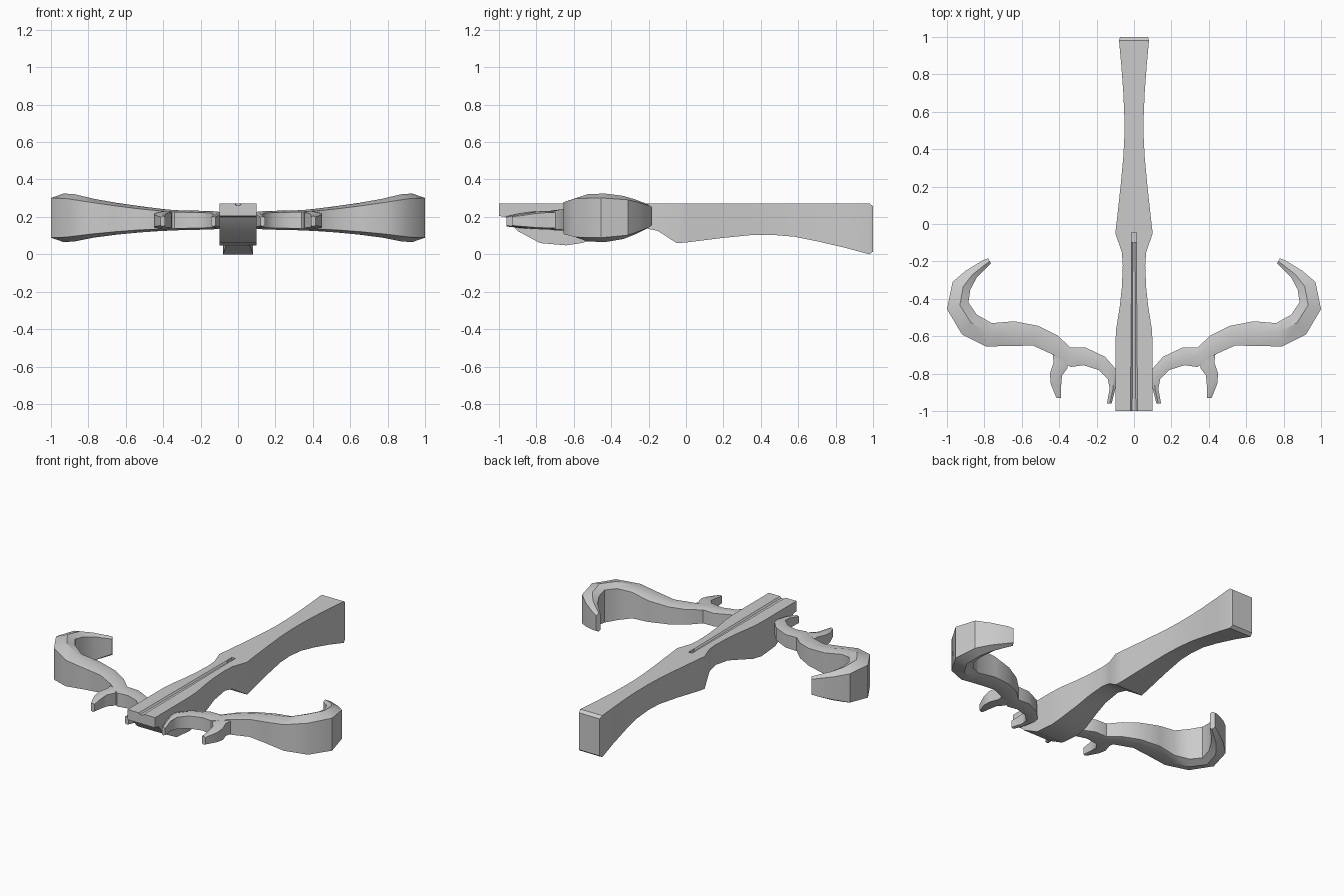
import bpy, bmesh

if "Cube" in bpy.data.objects:
    bpy.data.objects.remove(bpy.data.objects["Cube"])


def loft(name, rings):
    """Skin a list of equal-length point rings and cap both ends."""
    bm = bmesh.new()
    rows = [[bm.verts.new(p) for p in ring] for ring in rings]
    n = len(rows[0])
    for a, b in zip(rows, rows[1:]):
        for i in range(n):
            j = (i + 1) % n
            bm.faces.new((a[i], a[j], b[j], b[i]))
    bm.faces.new(rows[0])
    bm.faces.new(rows[-1])
    bmesh.ops.recalc_face_normals(bm, faces=bm.faces)
    me = bpy.data.meshes.new(name)
    bm.to_mesh(me)
    bm.free()
    ob = bpy.data.objects.new(name, me)
    bpy.context.collection.objects.link(ob)
    return ob


def smooth(ob, angle=0.5):
    bpy.ops.object.select_all(action='DESELECT')
    ob.select_set(True)
    bpy.context.view_layer.objects.active = ob
    bpy.ops.object.shade_smooth_by_angle(angle=angle)


def cut(target, cutter):
    cutter.hide_render = True
    cutter.hide_viewport = True
    m = target.modifiers.new("cut", 'BOOLEAN')
    m.operation = 'DIFFERENCE'
    m.solver = 'EXACT'
    m.object = cutter


# Stock: y, half width, bottom z, top z
TOP = 0.272
stock_rows = [
    (-1.0, .10, .205, TOP), (-.965, .10, .20, TOP), (-.90, .10, .125, TOP),
    (-.78, .10, .06, TOP), (-.64, .10, .048, TOP), (-.56, .095, .06, TOP),
    (-.44, .076, .095, TOP), (-.34, .065, .125, TOP), (-.22, .06, .14, TOP),
    (-.15, .065, .125, TOP), (-.05, .10, .06, TOP), (.0, .094, .063, TOP),
    (.20, .072, .088, TOP), (.36, .057, .104, TOP), (.46, .052, .104, TOP),
    (.58, .052, .094, TOP), (.70, .057, .07, TOP), (.85, .068, .035, TOP),
    (.98, .08, .0, TOP), (1.0, .075, .015, TOP - .015)]
stock = loft("stock", [[(-w, y, lo), (w, y, lo), (w, y, hi), (-w, y, hi)]
                       for y, w, lo, hi in stock_rows])

# Bolt groove along the top, ending in a small trigger slot
groove = loft("groove_cutter", [[(-.02, y, .30), (-.02, y, TOP), (-.01, y, .262),
                                 (.01, y, .262), (.02, y, TOP), (.02, y, .30)]
                                if y < -.9 else
                                [(-.012, y, .30), (-.012, y, TOP), (-.006, y, .262),
                                 (.006, y, .262), (.012, y, TOP), (.012, y, .30)]
                                for y in (-1.1, -.08)])
slot = loft("slot_cutter", [[(-.013, y, .24), (.013, y, .24), (.013, y, .3), (-.013, y, .3)]
                            for y in (-.10, -.045)])
cut(stock, groove)
cut(stock, slot)
smooth(stock)


# Bow limbs: crowned section between an inner and an outer edge, mirrored in x
def limb(name, rows):
    rings = []
    for ix, iy, ox, oy, h, cz in rows:
        cx, cy = ix + (ox - ix) * .4, iy + (oy - iy) * .4
        e = h * .82
        rings.append([(ix, iy, cz - e), (cx, cy, cz - h), (ox, oy, cz - e),
                      (ox, oy, cz + e), (cx, cy, cz + h), (ix, iy, cz + e)])
    ob = loft(name, rings)
    m = ob.modifiers.new("mirror", 'MIRROR')
    m.use_axis[0] = True
    smooth(ob, .6)
    return ob


limb("bow_limbs", [
    (.12, -.96, .145, -.96, .027, .176), (.10, -.88, .13, -.88, .040, .180),
    (.085, -.79, .14, -.83, .047, .182), (.155, -.71, .19, -.78, .050, .182),
    (.26, -.66, .27, -.755, .052, .182), (.34, -.66, .34, -.765, .054, .182),
    (.41, -.595, .43, -.70, .060, .184), (.51, -.545, .54, -.65, .070, .187),
    (.64, -.52, .66, -.652, .085, .190), (.76, -.53, .79, -.655, .104, .193),
    (.84, -.485, .92, -.59, .126, .195), (.885, -.42, 1.0, -.455, .130, .195),
    (.875, -.35, .97, -.31, .115, .197), (.84, -.285, .90, -.25, .093, .200),
    (.79, -.235, .81, -.195, .070, .203), (.765, -.21, .78, -.183, .060, .204)])

# Forward-pointing prongs on the limbs
limb("limb_prongs", [
    (.35, -.69, .44, -.65, .050, .182), (.355, -.77, .43, -.74, .050, .182),
    (.385, -.81, .45, -.80, .046, .181), (.39, -.87, .445, -.855, .038, .179),
    (.39, -.93, .415, -.93, .028, .177)])
